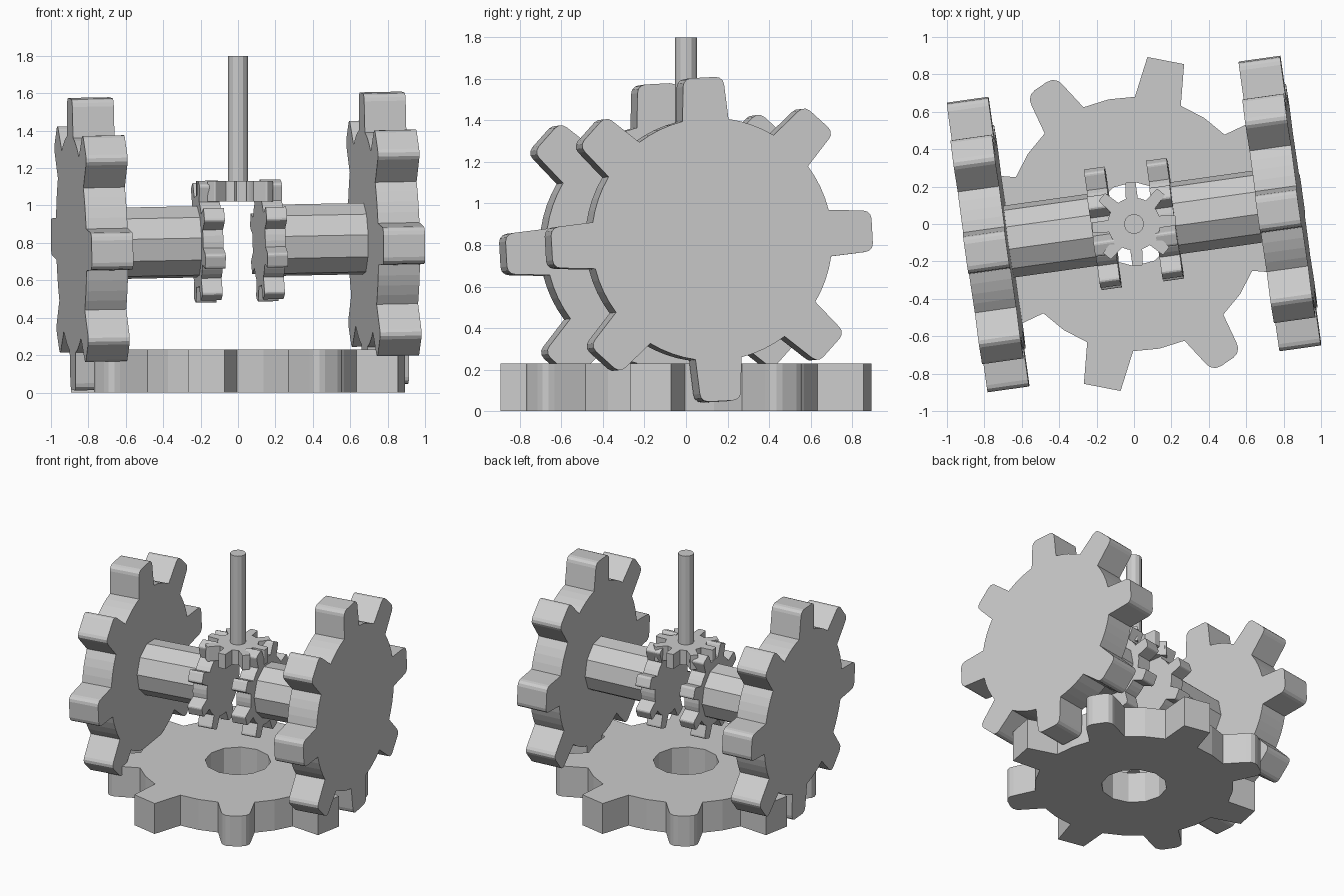
import bpy, bmesh
from math import sin, cos, pi, radians
from mathutils import Matrix, Vector

cube = bpy.data.objects.get("Cube")
if cube:
    bpy.data.objects.remove(cube)

grey = bpy.data.materials.new("plain grey")
grey.use_nodes = True
grey.diffuse_color = (0.6, 0.6, 0.6, 1)
grey.node_tree.nodes["Principled BSDF"].inputs["Base Color"].default_value = (0.6, 0.6, 0.6, 1)


def extrude_loops(name, loops, low, high, matrix):
    """Fill closed outlines (inner ones become holes) and extrude along local z."""
    bm = bmesh.new()
    edges = []
    for loop in loops:
        verts = [bm.verts.new((x, y, low)) for x, y in loop]
        edges += [bm.edges.new((v, verts[i - 1])) for i, v in enumerate(verts)]
    bmesh.ops.triangle_fill(bm, edges=edges, use_beauty=True, use_dissolve=False)
    cap = bmesh.ops.extrude_face_region(bm, geom=bm.faces[:], use_keep_orig=True)
    moved = [g for g in cap["geom"] if isinstance(g, bmesh.types.BMVert)]
    bmesh.ops.translate(bm, verts=moved, vec=(0, 0, high - low))
    bmesh.ops.recalc_face_normals(bm, faces=bm.faces)
    # merge the flat caps back into clean faces
    bmesh.ops.dissolve_limit(bm, angle_limit=radians(0.5), verts=bm.verts, edges=bm.edges)
    mesh = bpy.data.meshes.new(name)
    bm.to_mesh(mesh)
    bm.free()
    mesh.materials.append(grey)
    obj = bpy.data.objects.new(name, mesh)
    obj.matrix_world = matrix
    bpy.context.collection.objects.link(obj)
    return obj


def circle(radius, sides, phase=0):
    return [(radius * cos(phase + 2 * pi * i / sides), radius * sin(phase + 2 * pi * i / sides))
            for i in range(sides)]


def gear(root, tip, half_base, half_tip, rounding, phase, mids, teeth=8):
    """Gear outline: tapered teeth with rounded tips, and arcs between them."""
    points = []
    step = 2 * pi / teeth
    for k in range(teeth):
        r = rounding[k % len(rounding)]
        foot = (root ** 2 - half_base ** 2) ** 0.5
        side = [(foot, half_base)]
        if r:
            side += [(tip - r + r * sin(t), half_tip - r + r * cos(t))
                     for t in (0, pi / 6, pi / 3, pi / 2)]
        else:
            side += [(tip, half_tip)]
        tooth = [(x, -y) for x, y in side] + side[::-1]
        # root arc to the next tooth
        edge = math_angle = Vector((foot, half_base)).angle(Vector((1, 0)))
        gap = step - 2 * edge
        tooth += [(root * cos(edge + gap * i / (mids + 1)), root * sin(edge + gap * i / (mids + 1)))
                  for i in range(1, mids + 1)]
        a = radians(phase) + k * step
        points += [(x * cos(a) - y * sin(a), x * sin(a) + y * cos(a)) for x, y in tooth]
    return points


# flat base gear with a central hole
upright = Matrix.Identity(4)
extrude_loops("base_gear",
              [gear(0.68, 0.89, 0.125, 0.1, (0, 0.06), -11, 1), circle(0.225, 12)],
              0, 0.23, upright)

# slightly turned and tilted cross axis: local z runs along the axle
axis = (Matrix.Translation((0, 0, 0.81)) @ Matrix.Rotation(radians(8), 4, "Z")
        @ Matrix.Rotation(radians(-1.1), 4, "Y")
        @ Matrix(((0, 0, 1, 0), (1, 0, 0, 0), (0, 1, 0, 0), (0, 0, 0, 1))))

for side, s in (("left", 1), ("right", -1)):
    def span(a, b):
        return sorted((s * a, s * b))
    extrude_loops(side + "_wheel_gear", [gear(0.585, 0.78, 0.112, 0.1, (0.04,), 3, 3)],
                  *span(0.676, 0.9), axis)
    extrude_loops(side + "_axle", [circle(0.195, 10, radians(-6))], *span(0.115, 0.899), axis)
    extrude_loops(side + "_small_gear", [gear(0.245, 0.335, 0.047, 0.042, (0.016,), 19, 2)],
                  *span(0.113, 0.223), axis)

# centre pinion and its upright rod
extrude_loops("centre_pinion", [gear(0.14, 0.225, 0.032, 0.028, (0.008,), 5, 2)],
              1.02, 1.13, upright)
extrude_loops("centre_rod", [circle(0.054, 12)], 1.03, 1.8, upright)
